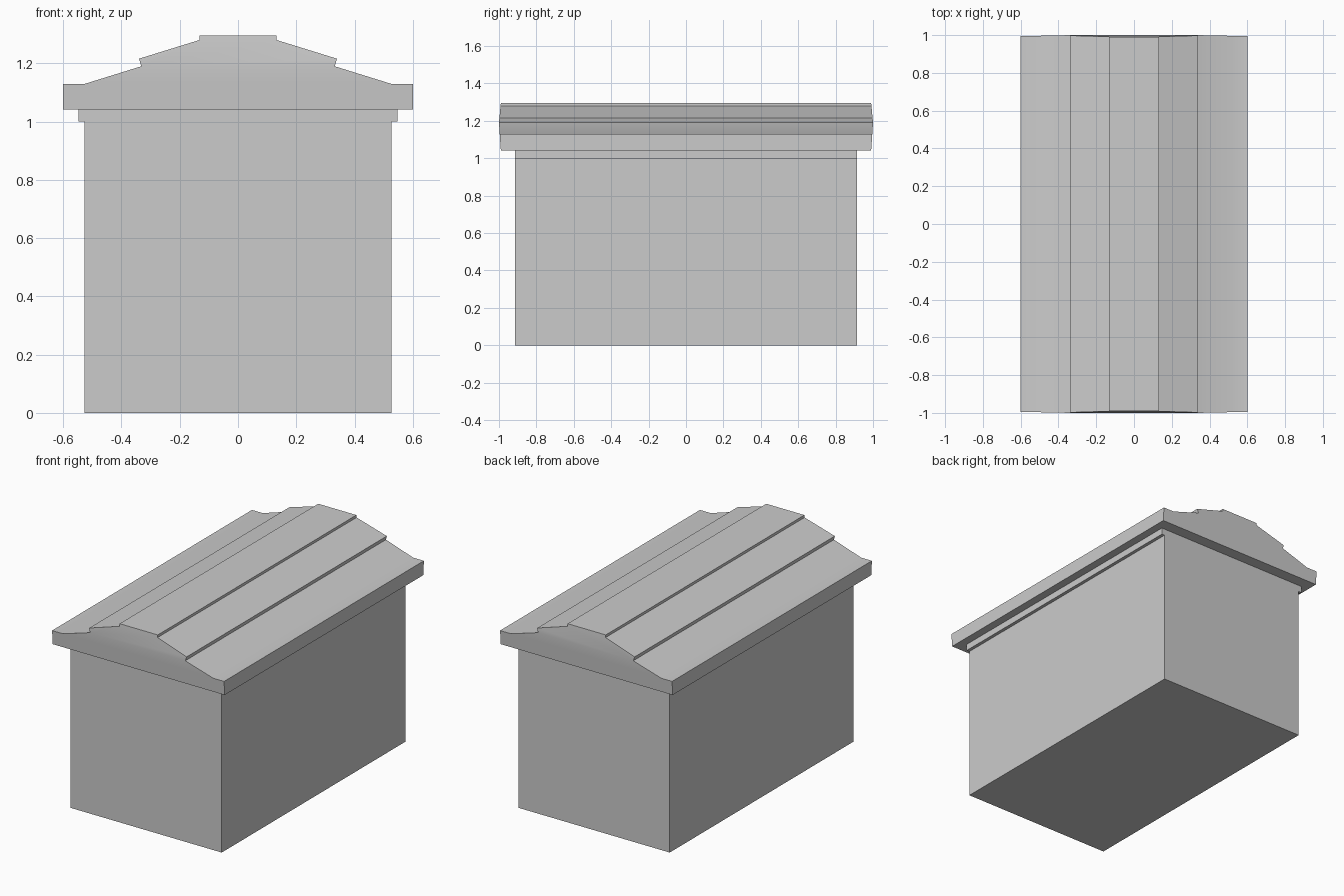
import bpy
import bmesh

if "Cube" in bpy.data.objects:
    bpy.data.objects.remove(bpy.data.objects["Cube"])

grey = bpy.data.materials.new("plain grey")
grey.diffuse_color = (0.6, 0.6, 0.6, 1)
grey.use_nodes = True
grey.node_tree.nodes["Principled BSDF"].inputs["Base Color"].default_value = grey.diffuse_color


def box(name, lo, hi):
    """Axis-aligned box between two corners."""
    bpy.ops.mesh.primitive_cube_add(size=1, location=[(a + b) / 2 for a, b in zip(lo, hi)])
    ob = bpy.context.object
    ob.name = name
    for v in ob.data.vertices:
        v.co = [c * (b - a) for c, a, b in zip(v.co, lo, hi)]
    ob.data.materials.append(grey)
    return ob


# Main body
box("body", (-0.527, -0.915, 0), (0.527, 0.915, 1.042))

# Trim strips under the long eaves
for side, name in ((1, "right_trim"), (-1, "left_trim")):
    xs = sorted((side * 0.515, side * 0.548))
    box(name, (xs[0], -0.915, 1.0), (xs[1], 0.915, 1.042))

# Stepped roof: half profile mirrored across x, from eave to ridge
half = [(0.6, 1.042), (0.6, 1.13), (0.525, 1.13), (0.332, 1.19),
        (0.34, 1.216), (0.133, 1.28), (0.133, 1.296)]
profile = half + [(-x, z) for x, z in reversed(half)]
n = len(profile)


def end_y(z):
    """Gable ends lean out slightly to a crease at the lower step."""
    if z <= 1.19:
        return 0.99 + 0.01 * (z - 1.042) / 0.148
    return 1.0 - 0.01 * (z - 1.19) / 0.106


bm = bmesh.new()
rows = [[bm.verts.new((x, s * end_y(z), z)) for x, z in profile] for s in (-1, 1)]
front, back = rows
for i in range(n):
    j = (i + 1) % n
    bm.faces.new((front[i], back[i], back[j], front[j]))
for row in rows:
    bm.faces.new(row[:4] + row[n - 4:])
    bm.faces.new(row[3:n - 3])
bmesh.ops.recalc_face_normals(bm, faces=bm.faces[:])
mesh = bpy.data.meshes.new("roof")
bm.to_mesh(mesh)
bm.free()
mesh.materials.append(grey)
roof = bpy.data.objects.new("roof", mesh)
bpy.context.collection.objects.link(roof)

# Soft shading over the shallow roof bends only
bpy.ops.object.select_all(action='DESELECT')
roof.select_set(True)
bpy.context.view_layer.objects.active = roof
bpy.ops.object.shade_smooth_by_angle(angle=0.5)
